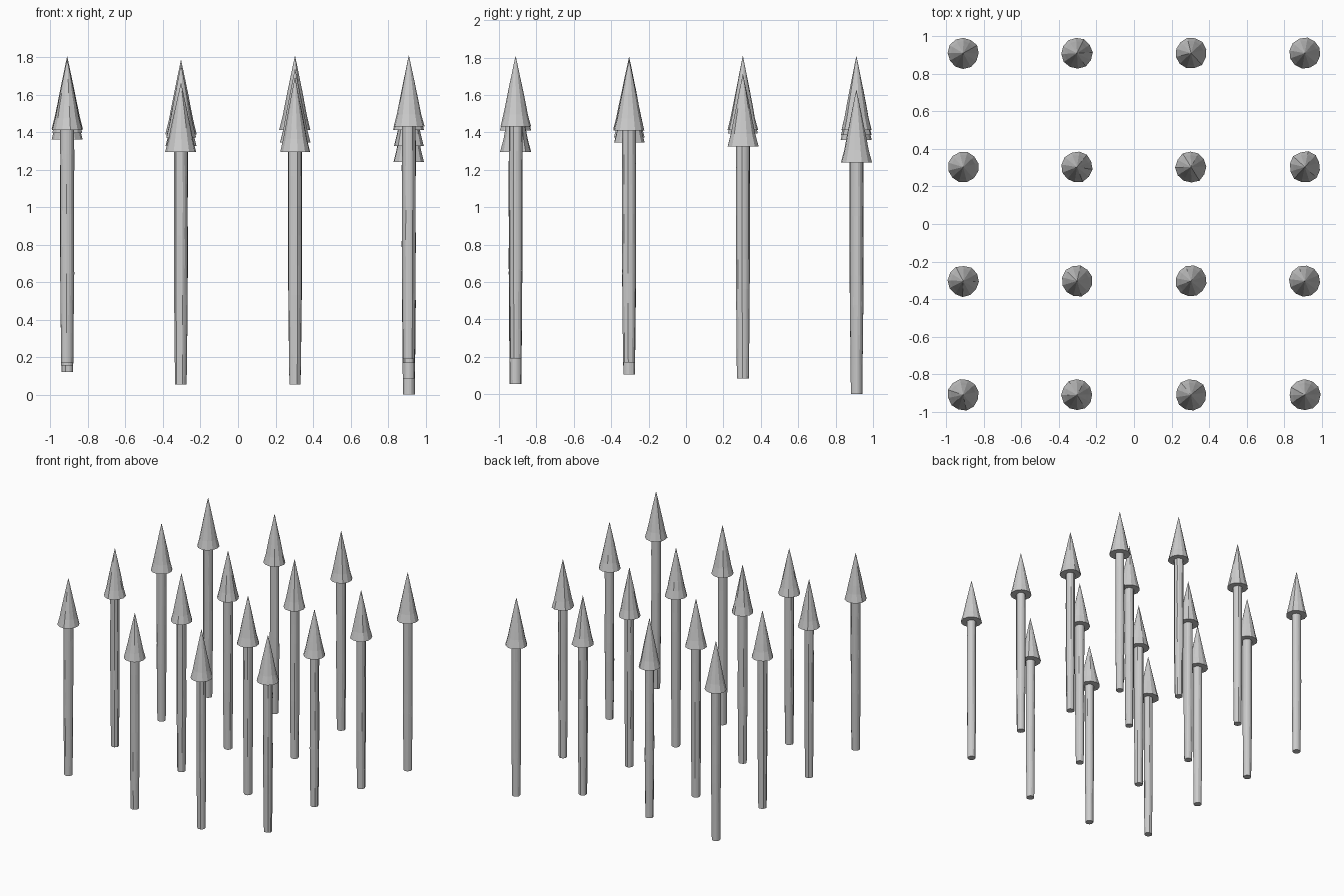
import bpy, bmesh, math, random

if "Cube" in bpy.data.objects:
    bpy.data.objects.remove(bpy.data.objects["Cube"])

random.seed(4)
GRID = [-0.911, -0.304, 0.304, 0.911]

# Height of each spike's foot: one row per column along x, front to back along y
FOOT = [[0.17, 0.176, 0.155, 0.12],
        [0.055, 0.132, 0.085, 0.147],
        [0.055, 0.105, 0.172, 0.172],
        [0.19, 0.17, 0.085, 0.0]]
# Overall length of each spike, same layout
LENGTH = [[1.62, 1.63, 1.625, 1.64],
          [1.61, 1.63, 1.63, 1.64],
          [1.64, 1.635, 1.638, 1.638],
          [1.62, 1.62, 1.63, 1.63]]
SHAFT = 1.24


def lathe(name, profile, sides, jitter, loc, tip=None):
    """Flat-faced turned solid with a slightly uneven, hewn surface."""
    bm = bmesh.new()
    turn = random.uniform(0, math.tau)
    grain = [random.uniform(-jitter, jitter) for _ in range(sides)]
    rings = []
    for r, z in profile:
        ring = []
        for k in range(sides):
            a = turn + math.tau * k / sides
            rr = r * (1 + grain[k] + random.uniform(-jitter, jitter) * 0.5)
            ring.append(bm.verts.new((rr * math.cos(a), rr * math.sin(a), z)))
        rings.append(ring)
    for lo, hi in zip(rings, rings[1:]):
        for k in range(sides):
            n = (k + 1) % sides
            bm.faces.new((lo[k], lo[n], hi[n], hi[k]))
    bm.faces.new(rings[0][::-1])
    if tip is None:
        bm.faces.new(rings[-1])
    else:
        top = bm.verts.new((0, 0, tip))
        for k in range(sides):
            bm.faces.new((rings[-1][k], rings[-1][(k + 1) % sides], top))
    me = bpy.data.meshes.new(name)
    bm.to_mesh(me)
    bm.free()
    ob = bpy.data.objects.new(name, me)
    ob.location = loc
    bpy.context.collection.objects.link(ob)
    return ob


for i, x in enumerate(GRID):
    for j, y in enumerate(GRID):
        loc = (x, y, FOOT[i][j])
        # Wooden shaft, a touch thinner at the foot
        rows = [(0.031 + 0.005 * min(1, t / 3), (SHAFT + 0.03) * t / 8) for t in range(9)]
        lathe("spike_shaft", rows, 18, 0.045, loc)
        # Flared, slightly concave point
        h = LENGTH[i][j] - SHAFT
        head = [(0.083, 0), (0.066, 0.17), (0.053, 0.34), (0.039, 0.52),
                (0.023, 0.72), (0.010, 0.88)]
        lathe("spike_head", [(r, SHAFT + t * h) for r, t in head], 12, 0.03,
              loc, tip=SHAFT + h)
